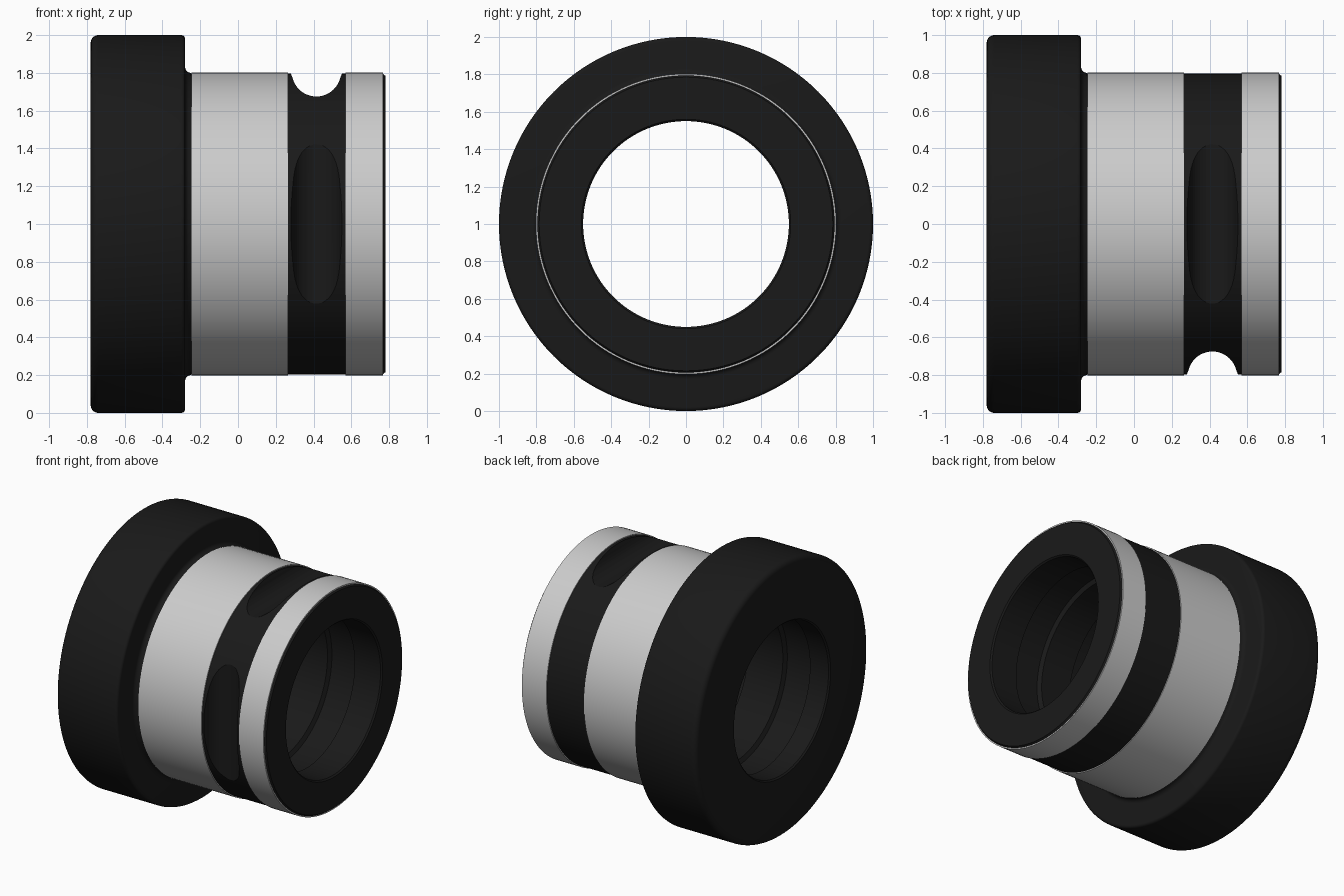
import bpy, bmesh
from math import pi, sin, cos, radians

if "Cube" in bpy.data.objects:
    bpy.data.objects.remove(bpy.data.objects["Cube"])

SEG = 128
black = bpy.data.materials.new("black")
black.diffuse_color = (0.01, 0.01, 0.01, 1)
black.use_nodes = True
black.node_tree.nodes["Principled BSDF"].inputs["Base Color"].default_value = black.diffuse_color


def finish(name, bm, mat=None):
    bmesh.ops.recalc_face_normals(bm, faces=bm.faces)
    me = bpy.data.meshes.new(name)
    bm.to_mesh(me)
    bm.free()
    ob = bpy.data.objects.new(name, me)
    bpy.context.collection.objects.link(ob)
    if mat:
        me.materials.append(mat)
    return ob


def lathe(name, profile, mat=None):
    """Revolve a closed (x, radius) loop around the x axis at z = 1."""
    bm = bmesh.new()
    rings = []
    for i in range(SEG):
        a = 2 * pi * i / SEG
        rings.append([bm.verts.new((x, r * sin(a), 1 + r * cos(a))) for x, r in profile])
    n = len(profile)
    for i in range(SEG):
        p, q = rings[i], rings[(i + 1) % SEG]
        for j in range(n):
            k = (j + 1) % n
            bm.faces.new((p[j], p[k], q[k], q[j]))
    return finish(name, bm, mat)


def arc(cx, cy, r, a0, a1, n):
    return [(cx + r * cos(radians(a0 + (a1 - a0) * i / n)),
             cy + r * sin(radians(a0 + (a1 - a0) * i / n))) for i in range(n + 1)]


def smooth(ob):
    bpy.ops.object.select_all(action='DESELECT')
    ob.select_set(True)
    bpy.context.view_layer.objects.active = ob
    bpy.ops.object.shade_smooth_by_angle(angle=radians(30))


# Flanged body: outer outline, then the bore with shallow internal grooves
outer = [(-0.78, 0.56)]
outer += arc(-0.74, 0.96, 0.04, 180, 90, 6)
outer += arc(-0.30, 0.98, 0.02, 90, 0, 4)
outer += arc(-0.25, 0.83, 0.03, 180, 270, 5)
outer += [(-0.245, 0.796), (0.765, 0.796), (0.78, 0.785), (0.78, 0.56), (0.77, 0.55)]
bore = []
for x0, x1 in [(0.34, 0.56), (-0.12, 0.10), (-0.62, -0.40)]:
    bore += [(x1, 0.55), (x1 - 0.015, 0.58), (x0 + 0.015, 0.58), (x0, 0.55)]
body = lathe("flanged_body", outer + bore + [(-0.77, 0.55)], black)

# Straight round-bottomed notches across the top and the front
section = [(0.275, 0.9), (0.275, 0.81), (0.282, 0.79)]
section += arc(0.415, 0.805, 0.13, 195, 345, 20)
section += [(0.548, 0.79), (0.555, 0.81), (0.555, 0.9)]
for name, place in [("top_notch_cutter", lambda x, r, t: (x, t, 1 + r)),
                    ("front_notch_cutter", lambda x, r, t: (x, -r, 1 + t))]:
    bm = bmesh.new()
    a, b = [[bm.verts.new(place(x, r, t)) for x, r in section] for t in (-0.7, 0.7)]
    bm.faces.new(a)
    bm.faces.new(b)
    for j in range(len(a)):
        k = (j + 1) % len(a)
        bm.faces.new((a[j], a[k], b[k], b[j]))
    cutter = finish(name, bm, black)
    cutter.hide_render = True
    cutter.display_type = 'WIRE'
    mod = body.modifiers.new(name, 'BOOLEAN')
    mod.operation = 'DIFFERENCE'
    mod.solver = 'EXACT'
    mod.object = cutter
    smooth(body)
    bpy.ops.object.modifier_apply(modifier=name)
    bpy.data.objects.remove(cutter)
smooth(body)

# Bare metal bands on either side of the notched band
for name, x0, x1 in [("wide_metal_band", -0.245, 0.265), ("end_metal_band", 0.57, 0.768)]:
    smooth(lathe(name, [(x0, 0.785), (x0, 0.803), (x1, 0.803), (x1, 0.785)]))
